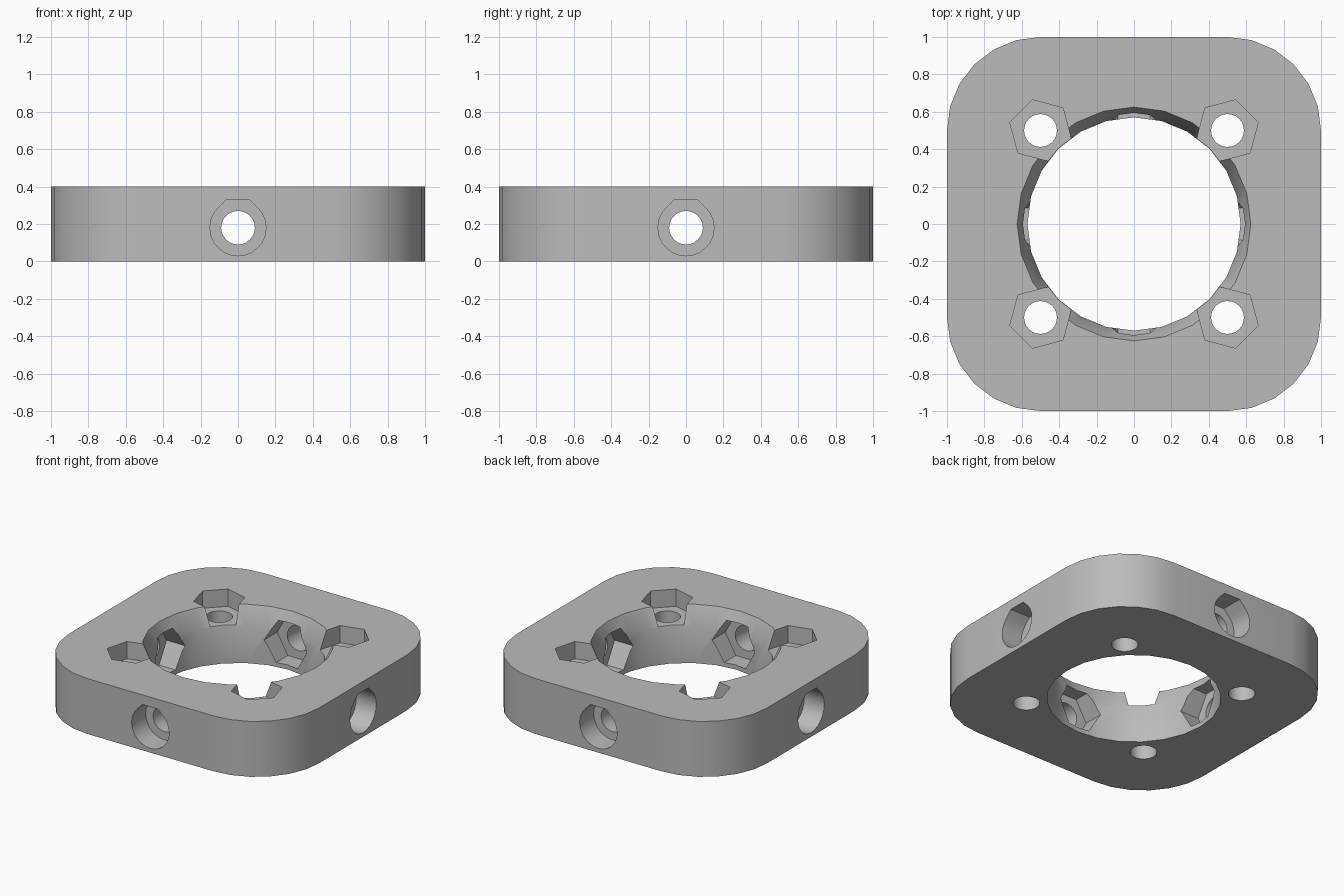
import bpy, bmesh
from math import cos, sin, pi, radians
from mathutils import Matrix, Vector

cube = bpy.data.objects.get("Cube")
if cube:
    bpy.data.objects.remove(cube, do_unlink=True)

grey = bpy.data.materials.new("plain grey")
grey.use_nodes = True
colour = (0.5, 0.5, 0.5, 1)
grey.diffuse_color = colour
grey.node_tree.nodes["Principled BSDF"].inputs["Base Color"].default_value = colour


def ring(radius, sides, turn=0.0):
    """Regular polygon outline."""
    return [(radius * cos(turn + 2 * pi * i / sides),
             radius * sin(turn + 2 * pi * i / sides)) for i in range(sides)]


def loft(name, sections, matrix=Matrix()):
    """Solid through a stack of (outline, height) sections."""
    bm = bmesh.new()
    loops = [[bm.verts.new(matrix @ Vector((x, y, z))) for x, y in outline]
             for outline, z in sections]
    for low, high in zip(loops, loops[1:]):
        for i in range(len(low)):
            j = (i + 1) % len(low)
            bm.faces.new((low[i], low[j], high[j], high[i]))
    bm.faces.new(loops[0][::-1])
    bm.faces.new(loops[-1])
    bmesh.ops.recalc_face_normals(bm, faces=bm.faces)
    mesh = bpy.data.meshes.new(name)
    bm.to_mesh(mesh)
    bm.free()
    mesh.materials.append(grey)
    obj = bpy.data.objects.new(name, mesh)
    bpy.context.collection.objects.link(obj)
    return obj


def prism(name, outline, z0, z1, matrix=Matrix()):
    return loft(name, [(outline, z0), (outline, z1)], matrix)


# Rounded square block
outline = []
for q in range(4):
    cx, cy = (0.5 if q in (0, 3) else -0.5), (0.5 if q < 2 else -0.5)
    for k in range(7):
        a = (q + k / 6) * pi / 2
        outline.append((cx + 0.5 * cos(a), cy + 0.5 * sin(a)))
body = prism("mounting_block", outline, 0, 0.4)

# Central bore, flared towards the top
cutters = [loft("bore_cutter", [(ring(0.57, 24), -0.1), (ring(0.57, 24), 0.27),
                                (ring(0.667, 24), 0.5)])]

# Counterbore outline: round below, three flats above
bore_r = 0.15
flat = bore_r * (2 ** 0.5 - 1)
counterbore = [(bore_r * cos(a), bore_r * sin(a))
               for a in (radians(135 + 15 * i) for i in range(19))]
counterbore += [(flat, bore_r), (-flat, bore_r)]

for q in range(4):
    spin = Matrix.Rotation(q * pi / 2, 4, 'Z')
    # Corner bolt hole with a nut pocket in the top
    corner = spin @ Matrix.Translation((0.5, 0.5, 0))
    cutters.append(prism("corner_hole_cutter", ring(0.088, 24), -0.1, 0.35, corner))
    cutters.append(prism("corner_nut_cutter", ring(0.17, 6, radians(15)), 0.275, 0.5, corner))
    # Radial screw hole with an outer counterbore and an inner nut pocket
    side = spin @ Matrix.Translation((0, 0, 0.18)) @ Matrix.Rotation(pi / 2, 4, 'X')
    cutters.append(prism("side_hole_cutter", ring(0.09, 24), 0.45, 0.95, side))
    cutters.append(prism("side_counterbore_cutter", counterbore, 0.84, 1.1, side))
    cutters.append(prism("side_nut_cutter", ring(0.17, 6), 0.4, 0.69, side))

# Cut everything out, then drop the cutters
for cutter in cutters:
    cutter.hide_render = True
    mod = body.modifiers.new(cutter.name, 'BOOLEAN')
    mod.operation = 'DIFFERENCE'
    mod.solver = 'EXACT'
    mod.object = cutter

bpy.ops.object.select_all(action='DESELECT')
body.select_set(True)
bpy.context.view_layer.objects.active = body
for mod in list(body.modifiers):
    bpy.ops.object.modifier_apply(modifier=mod.name)
for cutter in cutters:
    bpy.data.objects.remove(cutter, do_unlink=True)

bpy.ops.object.shade_smooth_by_angle(angle=radians(30))
